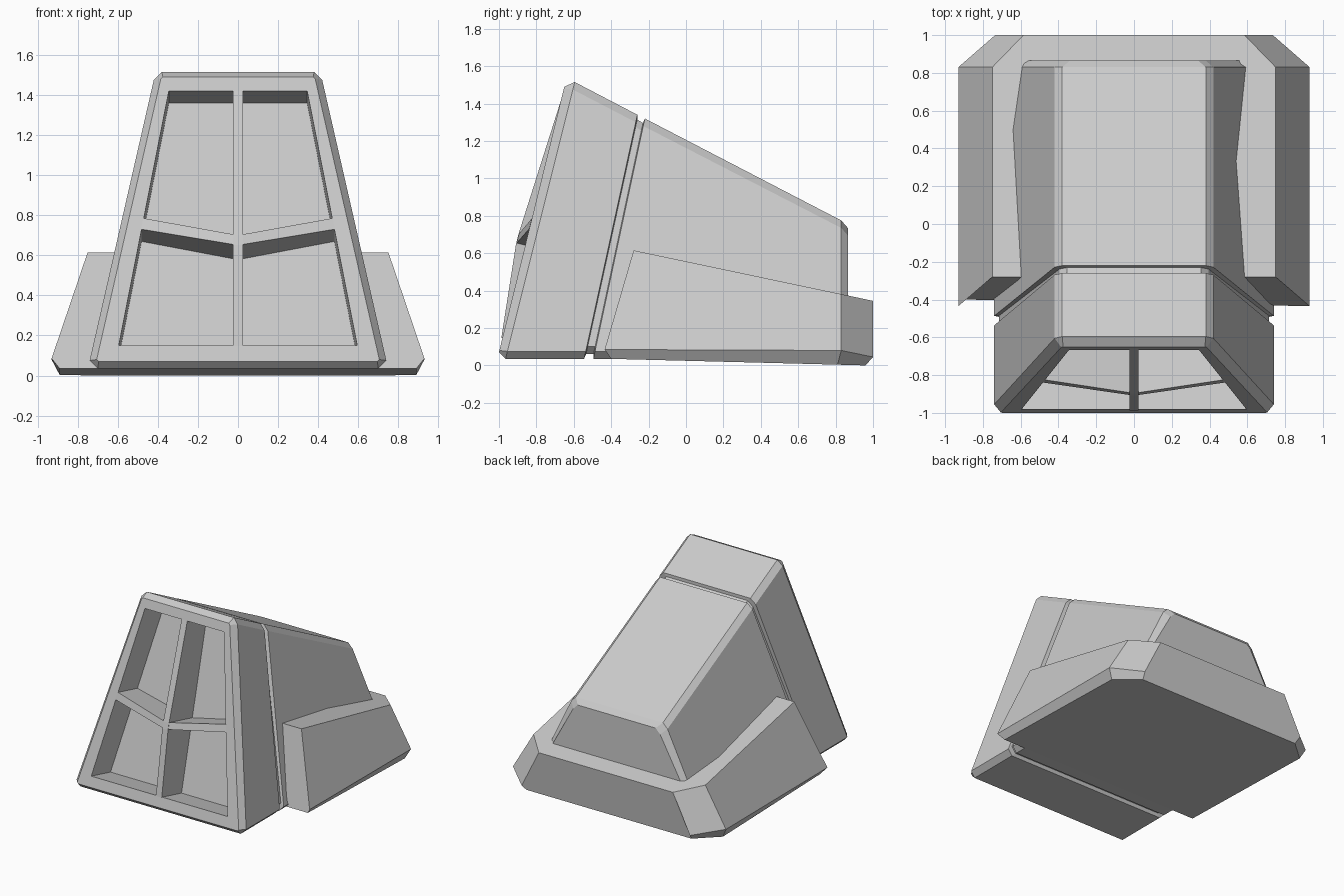
import bpy, bmesh
from mathutils import Vector

if "Cube" in bpy.data.objects:
    bpy.data.objects.remove(bpy.data.objects["Cube"])


def loft(name, rings):
    """Closed solid skinned through rings with equal point counts."""
    bm = bmesh.new()
    loops = [[bm.verts.new(p) for p in r] for r in rings]
    n = len(loops[0])
    for a, b in zip(loops, loops[1:]):
        for i in range(n):
            j = (i + 1) % n
            bm.faces.new((a[i], a[j], b[j], b[i]))
    bm.faces.new(loops[0])
    bm.faces.new(loops[-1])
    bmesh.ops.recalc_face_normals(bm, faces=bm.faces)
    me = bpy.data.meshes.new(name)
    bm.to_mesh(me)
    bm.free()
    ob = bpy.data.objects.new(name, me)
    bpy.context.collection.objects.link(ob)
    return ob


def mirrored(half):
    """Complete a right-hand half outline across x = 0."""
    return half + [(-x, y, z) for x, y, z in reversed(half)]


def section(yb, yt, zt, d=0.0, c=0.04, zb=0.035):
    """Chamfered trapezoid on a slanted plane, inset by d."""
    z0, z1, wb, wt = zb + d, zt - d, 0.74 - d, 0.42 - d
    half = [(wb - c, z0), (wb, z0 + c), (wt, z1 - c), (wt - c, z1)]
    return mirrored([(x, yb + (yt - yb) * (z - zb) / (zt - zb), z) for x, z in half])


# Wedge housing: bevelled front, seam groove, sloping rear
body = loft("housing", [
    section(-1.009, -0.642, 1.525, 0.035, 0.01),
    section(-0.965, -0.595, 1.515),
    section(-0.545, -0.26, 1.34),
    section(-0.54, -0.255, 1.34, 0.025),
    section(-0.50, -0.225, 1.32, 0.025),
    section(-0.495, -0.22, 1.32),
    section(0.83, 0.83, 0.775),
    section(0.865, 0.865, 0.775, 0.04),
])

# Front opening
NORMAL = Vector((0, -0.97, 0.241))
DEPTH = 0.25


def on_front(x, z, bulge=0.0):
    return Vector((x, -1.0 + 0.248 * (z - 0.08) - bulge, z))


opening = [on_front(x, z) for x, z in
           [(0.595, 0.15), (0.345, 1.42), (-0.345, 1.42), (-0.595, 0.15)]]
cutter = loft("opening_cutter", [[p + NORMAL * k for p in opening] for k in (0.1, -DEPTH)])
cutter.hide_render = True
mod = body.modifiers.new("opening", 'BOOLEAN')
mod.operation = 'DIFFERENCE'
mod.solver = 'EXACT'
mod.object = cutter
bpy.context.view_layer.objects.active = body
bpy.ops.object.modifier_apply(modifier=mod.name)
bpy.data.objects.remove(cutter)


def bar(name, stations):
    """Grille bar: each station is a pair of front edge points, extended back."""
    loft(name, [[a, b, b - NORMAL * k, a - NORMAL * k] for a, b, k in stations])


# Grille bars bulging forward at their crossing
bar("vertical_bar", [(on_front(-0.025, z, u), on_front(0.025, z, u), DEPTH + u)
                     for z, u in [(0.148, 0.004), (0.65, 0.05), (0.70, 0.05), (1.422, 0)]])
bar("cross_bar", [(on_front(x0, z0, u), on_front(x1, z1, u), DEPTH + u)
                  for x0, z0, x1, z1, u in [(-0.484, 0.73, -0.472, 0.785, 0),
                                            (0, 0.65, 0, 0.70, 0.05),
                                            (0.484, 0.73, 0.472, 0.785, 0)]])

# Wide base with sloping top and clipped rear corners
loft("base", [mirrored(h) for h in (
    [(0.89, -0.40, 0.035), (0.93, -0.435, 0.085), (0.75, -0.28, 0.615)],
    [(0.89, 0.81, 0.004), (0.93, 0.83, 0.08), (0.75, 0.83, 0.381)],
    [(0.72, 0.96, 0.0), (0.735, 1.0, 0.045), (0.585, 1.0, 0.345)],
)])
